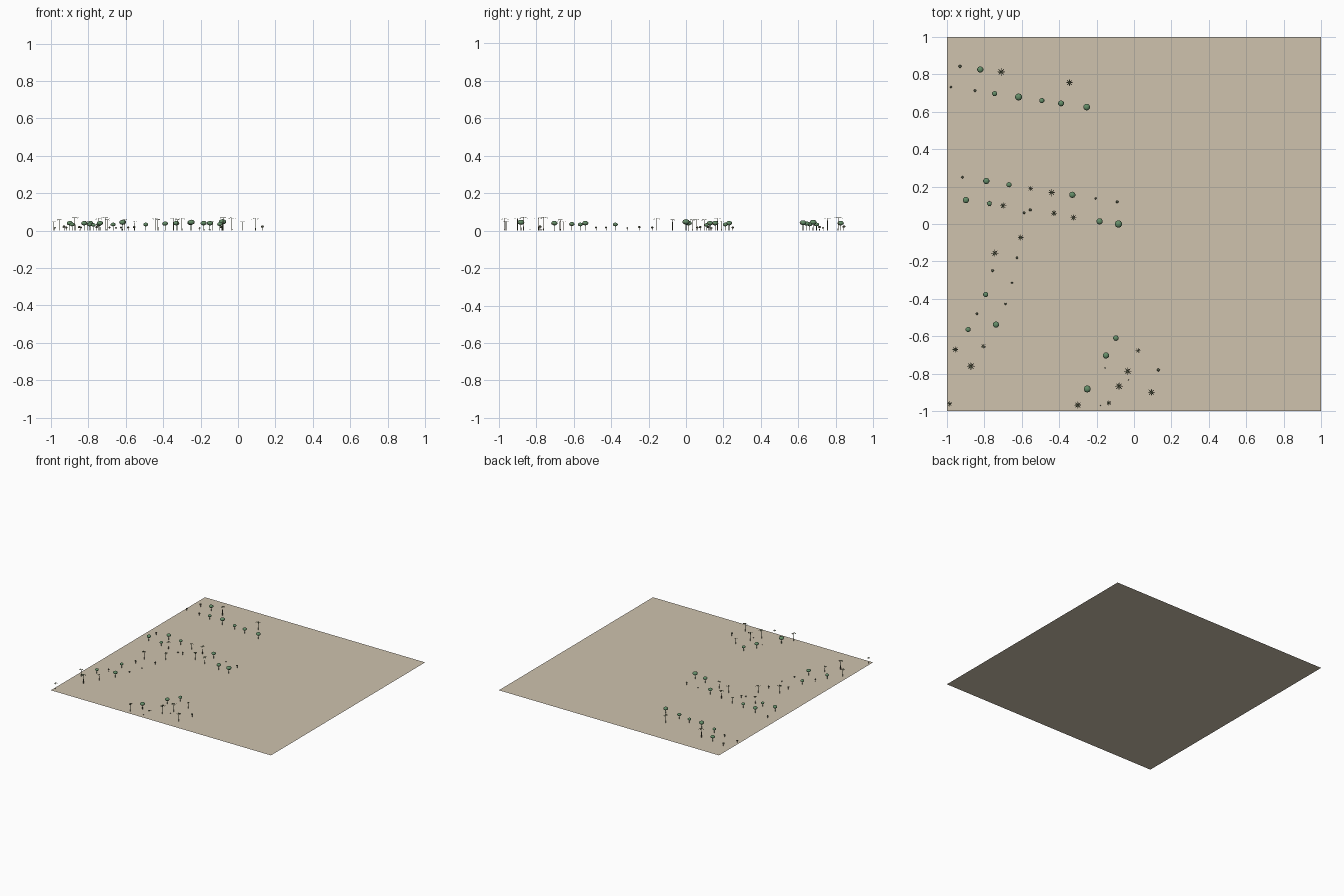
import bpy, bmesh, math
from mathutils import Matrix, Vector

if "Cube" in bpy.data.objects:
    bpy.data.objects.remove(bpy.data.objects["Cube"])


def material(name, rgb):
    m = bpy.data.materials.new(name)
    m.diffuse_color = (*rgb, 1)
    m.use_nodes = True
    m.node_tree.nodes["Principled BSDF"].inputs["Base Color"].default_value = m.diffuse_color
    return m


SAND = material("sand", (0.62, 0.54, 0.42))
BARK = material("bark", (0.20, 0.15, 0.10))
LEAF = material("leaf", (0.13, 0.27, 0.14))
FROND = material("frond", (0.14, 0.17, 0.09))
SHRUB = material("shrub", (0.10, 0.12, 0.07))


def trunk(bm, height, r0, r1, sides=6):
    bmesh.ops.create_cone(bm, cap_ends=True, segments=sides, radius1=r0, radius2=r1,
                          depth=height, matrix=Matrix.Translation((0, 0, height / 2)))


def finish(bm, name, mats, n_bark, smooth=False):
    for i, f in enumerate(bm.faces):
        f.material_index = 0 if i < n_bark else 1
        f.smooth = smooth and i >= n_bark
    me = bpy.data.meshes.new(name)
    bm.to_mesh(me)
    bm.free()
    for m in mats:
        me.materials.append(m)
    return me


# all plant meshes have a crown radius of 1 and are scaled when planted
def crown_mesh(name, centre, squash, r_trunk, leaf, detail):
    bm = bmesh.new()
    trunk(bm, centre, r_trunk, r_trunk * 0.7)
    n = len(bm.faces)
    bmesh.ops.create_icosphere(bm, subdivisions=detail, radius=1,
                               matrix=Matrix.Translation((0, 0, centre)) @ Matrix.Diagonal((1, 1, squash, 1)))
    return finish(bm, name, (BARK, leaf), n, True)


def palm_mesh():
    bm = bmesh.new()
    h = 3.15
    trunk(bm, h, 0.12, 0.07)
    n = len(bm.faces)
    # arching fronds: spine point (distance, height) and half width
    profile = [(0.0, 0.0, 0.05), (0.4, 0.14, 0.12), (0.75, 0.06, 0.09), (1.0, -0.12, 0.01)]
    for k in range(8):
        rot = Matrix.Rotation(k * math.tau / 8, 3, 'Z')
        rows = []
        for d, z, w in profile:
            rows.append([bm.verts.new(rot @ Vector((d, s * w, h + z - 0.04 * abs(s))))
                         for s in (-1, 0, 1)])
        for a, b in zip(rows, rows[1:]):
            for i in (0, 1):
                bm.faces.new((a[i], b[i], b[i + 1], a[i + 1]))
    return finish(bm, "palm", (BARK, FROND), n)


def plant(name, mesh, spots):
    for i, (x, y, r) in enumerate(spots):
        o = bpy.data.objects.new(f"{name}_{i + 1}", mesh)
        o.location = (x, y, 0)
        o.scale = (r, r, r)
        bpy.context.collection.objects.link(o)


# ground sheet
bpy.ops.mesh.primitive_plane_add(size=2)
ground = bpy.context.object
ground.name = "ground"
ground.data.materials.append(SAND)

# round trees
plant("round_tree", crown_mesh("round_tree", 2.35, 0.72, 0.12, LEAF, 2), [
    (-.822, .826, .017), (-.745, .697, .014), (-.617, .679, .019), (-.493, .66, .014),
    (-.39, .645, .016), (-.253, .625, .018), (-.79, .23, .017), (-.668, .21, .014),
    (-.899, .128, .017), (-.773, .109, .013)])
plant("grove_tree", bpy.data.meshes["round_tree"], [
    (-.33, .156, .017), (-.184, .014, .017), (-.083, 0, .020), (-.793, -.377, .014),
    (-.887, -.564, .014), (-.738, -.538, .017), (-.097, -.61, .015),
    (-.15, -.703, .017), (-.25, -.882, .019)])

# palms
plant("palm", palm_mesh(), [
    (-.71, .813, .022), (-.345, .756, .02), (-.553, .19, .015), (-.44, .168, .02)])
plant("oasis_palm", bpy.data.meshes["palm"], [
    (-.70, .098, .018), (-.428, .058, .018), (-.324, .034, .018), (-.605, -.072, .018),
    (-.744, -.156, .02), (-.955, -.671, .018), (-.872, -.76, .022), (-.805, -.653, .015),
    (-.985, -.962, .015)])
plant("coast_palm", bpy.data.meshes["palm"], [
    (.022, -.677, .015), (-.033, -.787, .021), (-.08, -.867, .022), (.093, -.90, .02),
    (-.134, -.957, .015), (-.30, -.968, .02)])

# small shrubs
plant("shrub", crown_mesh("shrub", 2.4, 0.8, 0.2, SHRUB, 1), [
    (-.93, .843, .009), (-.979, .732, .006), (-.85, .713, .008), (-.918, .25, .007),
    (-.587, .06, .007), (-.555, .075, .008), (-.205, .137, .006), (-.09, .118, .008),
    (-.625, -.18, .007), (-.756, -.249, .008), (-.652, -.314, .006)])
plant("low_shrub", bpy.data.meshes["shrub"], [
    (-.687, -.427, .007), (-.84, -.48, .007), (.13, -.78, .009),
    (-.155, -.77, .003), (-.03, -.833, .003), (-.18, -.97, .003)])
